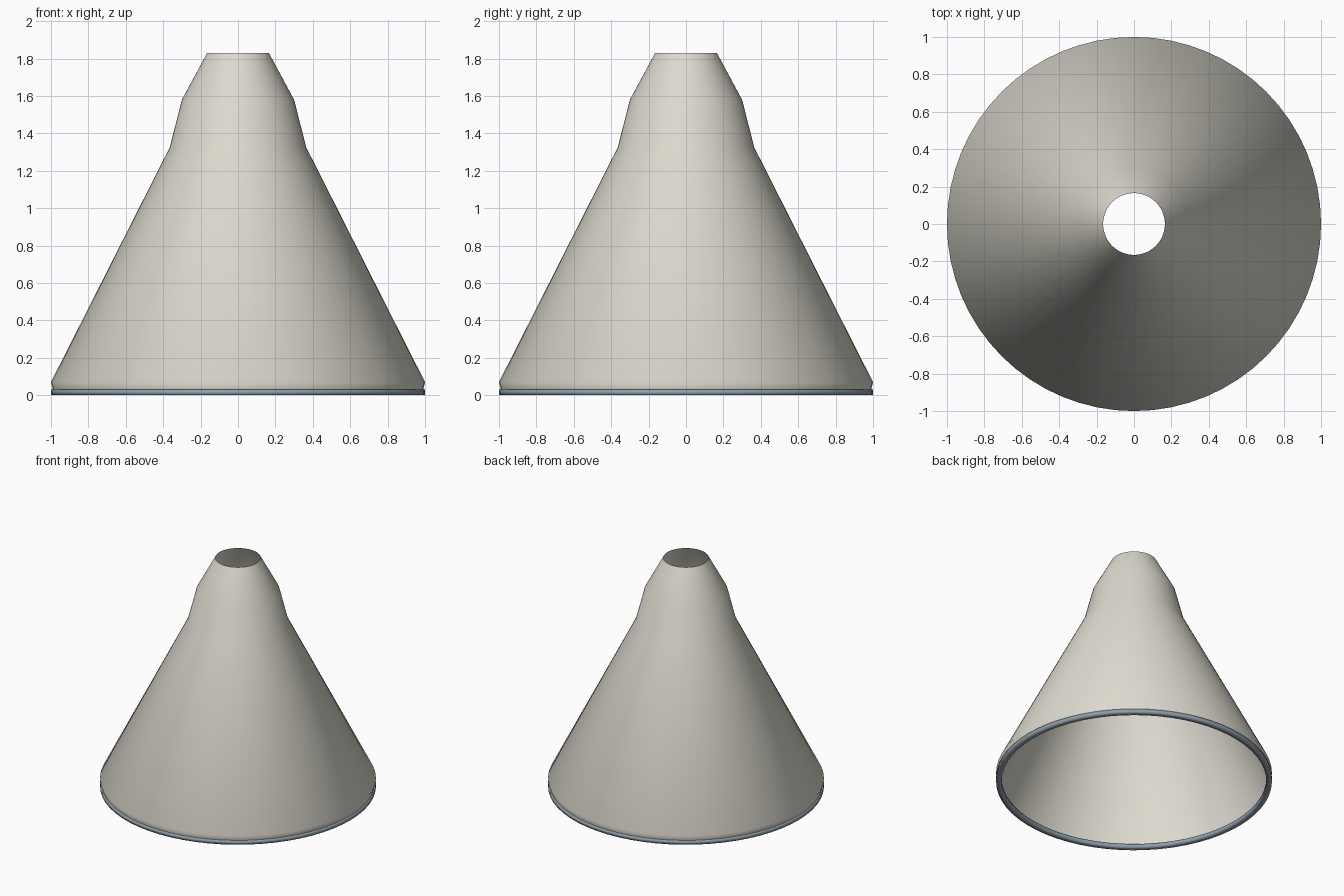
import bpy
import bmesh
import math

cube = bpy.data.objects.get("Cube")
if cube:
    bpy.data.objects.remove(cube, do_unlink=True)

SEGMENTS = 64


def make_material(name, rgb):
    mat = bpy.data.materials.new(name)
    mat.use_nodes = True
    mat.diffuse_color = (*rgb, 1)
    mat.node_tree.nodes["Principled BSDF"].inputs["Base Color"].default_value = (*rgb, 1)
    return mat


def lathe(name, profile, material, closed=False):
    """Revolve (radius, height) points, listed bottom to top on the outside, about z."""
    bm = bmesh.new()
    rings = []
    for radius, height in profile:
        angles = [math.tau * i / SEGMENTS for i in range(SEGMENTS)]
        rings.append([bm.verts.new((radius * math.cos(a), radius * math.sin(a), height))
                      for a in angles])
    pairs = list(zip(rings, rings[1:]))
    if closed:
        pairs.append((rings[-1], rings[0]))
    for low, high in pairs:
        for i in range(SEGMENTS):
            j = (i + 1) % SEGMENTS
            bm.faces.new((low[i], low[j], high[j], high[i])).smooth = True
    mesh = bpy.data.meshes.new(name)
    bm.to_mesh(mesh)
    bm.free()
    mesh.materials.append(material)
    obj = bpy.data.objects.new(name, mesh)
    bpy.context.collection.objects.link(obj)
    return obj


shade_cream = make_material("warm_off_white", (0.72, 0.70, 0.62))
trim_blue = make_material("blue_grey", (0.28, 0.35, 0.41))

# Thin conical shell, open at both ends, with a stepped neck
lathe("shade_shell",
      [(0.99, 0.03), (1.0, 0.07), (0.365, 1.325), (0.30, 1.58), (0.165, 1.83)],
      shade_cream)

# Softly shaded trim ring around the bottom opening
lathe("bottom_trim_ring",
      [(0.96, 0.0), (1.0, 0.0), (1.0, 0.03), (0.96, 0.03)],
      trim_blue, closed=True)
